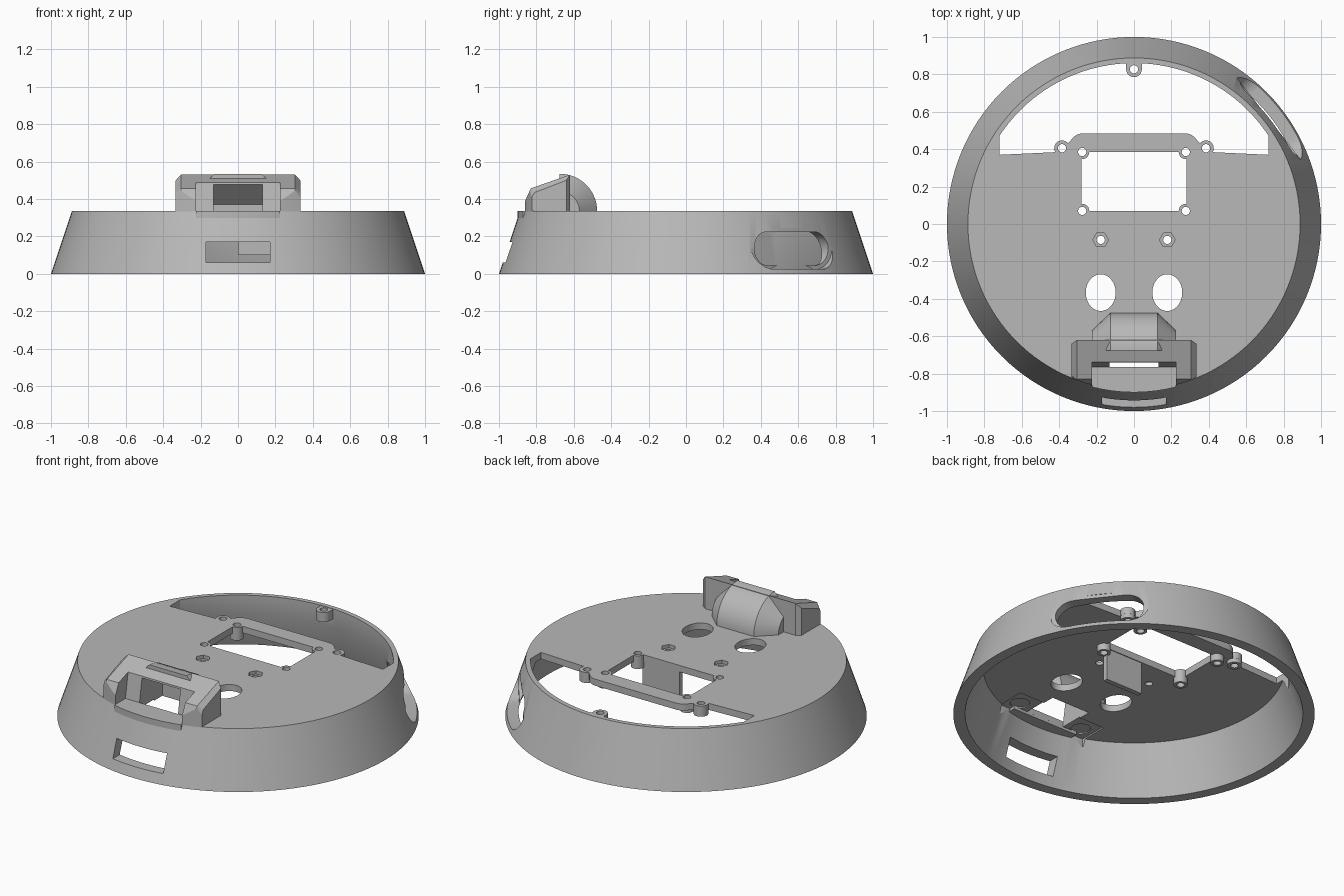
import bpy, bmesh
from math import sin, cos, pi, radians
from mathutils import Matrix, Vector

cube = bpy.data.objects.get("Cube")
if cube:
    bpy.data.objects.remove(cube, do_unlink=True)

grey = bpy.data.materials.new("plain grey")
grey.use_nodes = True
GREY = (0.48, 0.48, 0.48, 1)
grey.diffuse_color = GREY
grey.node_tree.nodes["Principled BSDF"].inputs["Base Color"].default_value = GREY


def loft(name, rings):
    """Closed solid through matching rings of points."""
    bm = bmesh.new()
    loops = [[bm.verts.new(p) for p in ring] for ring in rings]
    n = len(loops[0])
    for a, b in zip(loops, loops[1:]):
        for i in range(n):
            j = (i + 1) % n
            bm.faces.new((a[i], a[j], b[j], b[i]))
    bm.faces.new(loops[0][::-1])
    bm.faces.new(loops[-1])
    bmesh.ops.recalc_face_normals(bm, faces=bm.faces)
    mesh = bpy.data.meshes.new(name)
    bm.to_mesh(mesh)
    bm.free()
    mesh.materials.append(grey)
    ob = bpy.data.objects.new(name, mesh)
    bpy.context.collection.objects.link(ob)
    return ob


def prism_z(name, pts, lo, hi):
    return loft(name, [[(x, y, z) for x, y in pts] for z in (lo, hi)])


def prism_x(name, pts, half):
    return loft(name, [[(x, y, z) for y, z in pts] for x in (-half, half)])


def arc(cx, cy, rx, ry, a0=0, a1=360, n=24):
    """Points on an ellipse arc; a full turn leaves out the repeated end."""
    m = n if a1 - a0 == 360 else n - 1
    return [(cx + rx * cos(radians(a0 + (a1 - a0) * i / m)),
             cy + ry * sin(radians(a0 + (a1 - a0) * i / m))) for i in range(n)]


def rod(name, x, y, rx, lo, hi, ry=None, n=24):
    return prism_z(name, arc(x, y, rx, ry or rx, n=n), lo, hi)


def box(name, x0, x1, y0, y1, z0, z1):
    return prism_z(name, [(x0, y0), (x1, y0), (x1, y1), (x0, y1)], z0, z1)


def boolean(target, tool, operation="DIFFERENCE"):
    """Apply a boolean and throw the tool away."""
    tool.hide_render = True
    mod = target.modifiers.new("cut", "BOOLEAN")
    mod.operation, mod.object, mod.solver = operation, tool, "EXACT"
    bpy.ops.object.select_all(action="DESELECT")
    bpy.context.view_layer.objects.active = target
    target.select_set(True)
    bpy.ops.object.modifier_apply(modifier=mod.name)
    bpy.data.objects.remove(tool, do_unlink=True)


TOP, UNDER = 0.335, 0.295

# Tapered shell with a flat top plate
shell = loft("tapered_shell", [[(x, y, z) for x, y in arc(0, 0, r, r, n=128)]
                               for r, z in ((1, 0), (0.888, TOP))])
boolean(shell, loft("inside", [[(x, y, z) for x, y in arc(0, 0, r, r, n=128)]
                               for r, z in ((0.952, -0.05), (0.835, UNDER))]))

# Large rear opening, its front edge shaped around a bracket and two lugs
edge = [(-0.72, 0.37)] + arc(-0.385, 0.405, 0.042, 0.042, 210, 40, 9)
edge += arc(-0.27, 0.405, 0.08, 0.08, 150, 90, 7)
outline = arc(0, 0, 0.86, 0.86, 33.1, 146.9, 60) + edge + [(-x, y) for x, y in edge[::-1]]
boolean(shell, prism_z("rear_opening", outline, 0.2, 0.4))

# Rear screw lug
lug = arc(0, 0.827, 0.042, 0.042, 180, 360, 12) + [(0.042, 0.875), (-0.042, 0.875)]
boolean(shell, prism_z("rear_lug", lug, UNDER - 0.02, TOP - 0.002), "UNION")
boolean(shell, rod("lug_hole", 0, 0.827, 0.022, 0.2, 0.4))

# Rectangular window with corner bosses
boolean(shell, box("window", -0.28, 0.28, 0.07, 0.385, 0.2, 0.4))
for x in (-0.277, 0.277):
    for y in (0.07, 0.385):
        boolean(shell, rod("boss", x, y, 0.038, 0.255, TOP), "UNION")
        boolean(shell, rod("boss_hole", x, y, 0.022, 0.2, 0.4))

# Lug holes, nut pockets and oval holes on both sides
for s in (-1, 1):
    boolean(shell, rod("side_lug", s * 0.385, 0.405, 0.041, 0.27, TOP - 0.002), "UNION")
    boolean(shell, rod("side_lug_hole", s * 0.385, 0.405, 0.022, 0.2, 0.4))
    boolean(shell, rod("nut_pocket", s * 0.178, -0.085, 0.042, 0.315, 0.4, n=6))
    boolean(shell, rod("nut_hole", s * 0.178, -0.085, 0.022, 0.2, 0.4))
    boolean(shell, rod("oval_hole", s * 0.178, -0.367, 0.08, 0.2, 0.4, ry=0.098, n=40))

# Front connector slot
boolean(shell, box("connector_slot", -0.17, 0.17, -1.1, -0.8, 0.06, 0.17))


# Stadium slot in the rear side wall, with a wider outer recess
def stadium(name, length, height, near, far):
    r, h = height / 2, (length - height) / 2
    pts = arc(h, 0.135, r, r, -90, 90, 16) + arc(-h, 0.135, r, r, 90, 270, 16)
    ob = loft(name, [[(d, w, z) for w, z in pts] for d in (near, far)])
    ob.data.transform(Matrix.Rotation(radians(38), 4, "Z"))
    return ob


boolean(shell, stadium("side_recess", 0.55, 0.22, 0.915, 1.1))
boolean(shell, stadium("side_slot", 0.5, 0.18, 0.7, 1.1))

# Sensor housing: block with softened sides
full = [(-0.62, 0.31), (-0.62, 0.53), (-0.83, 0.457), (-0.865, 0.38), (-0.89, 0.31)]
small = [(-0.64, 0.31), (-0.64, 0.5), (-0.81, 0.435), (-0.845, 0.37), (-0.865, 0.31)]
housing = loft("sensor_housing", [[(x, y, z) for y, z in p] for x, p in
                                  ((-0.333, small), (-0.305, full), (0.305, full), (0.333, small))])
boolean(housing, rod("trim", 0, 0, 0.889, 0.2, 0.7, n=128), "INTERSECT")


# Rounded hood behind the block, narrowing towards its ends
def hood_ring(x, r):
    pts = arc(-0.675, TOP, r, r, 0, 90, 20) + [(-0.675, 0.312), (-0.675 + r, 0.312)]
    return [(x, y, z) for y, z in pts]


hood = loft("hood", [hood_ring(x, r) for x, r in
                     ((-0.225, 0.105), (-0.125, 0.2), (0.125, 0.2), (0.225, 0.105))])
boolean(housing, hood, "UNION")

# Front recess of the housing
recess = [(-1, TOP), (-0.765, TOP), (-0.72, 0.6), (-1, 0.6)]
boolean(housing, prism_x("front_recess", recess, 0.225))

# Curved sill under the housing's opening
sill = box("front_sill", -0.225, 0.225, -0.95, -0.765, 0.287, 0.337)
boolean(sill, rod("trim", 0, 0, 0.9, 0.2, 0.5, n=128), "INTERSECT")

# Sensor passage through the housing and the plate
passage = [(-0.762, 0.2), (-0.766, 0.34), (-0.766, 0.478), (-0.66, 0.48), (-0.545, 0.37), (-0.545, 0.2)]
for part in (housing, shell):
    boolean(part, prism_x("passage", passage, 0.13))

# Underside seat and two round pockets
boolean(shell, box("seat", -0.3, 0.3, -0.8, -0.62, 0.25, 0.303))
for s in (-1, 1):
    boolean(shell, rod("round_pocket", s * 0.22, -0.72, 0.055, 0.25, 0.32))

# Hanging tab below the window
box("hanging_tab", 0.0, 0.25, 0.035, 0.065, 0.1, UNDER + 0.005)

# Smooth curved walls, keep edges sharp
for ob in bpy.context.collection.objects:
    if ob.type == "MESH" and ob.data.materials and ob.data.materials[0] == grey:
        bpy.ops.object.select_all(action="DESELECT")
        ob.select_set(True)
        bpy.context.view_layer.objects.active = ob
        bpy.ops.object.shade_smooth_by_angle(angle=radians(25))
